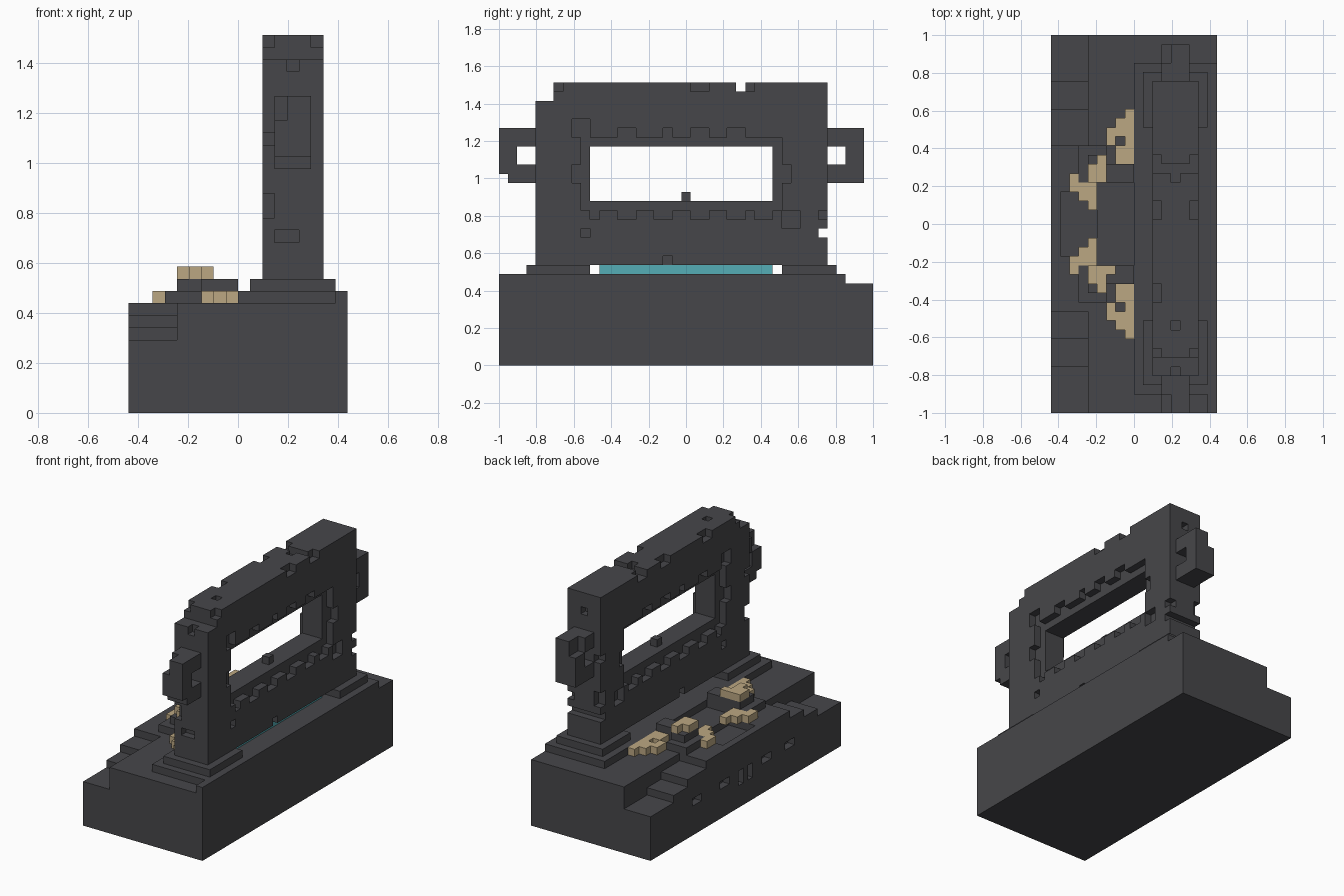
import bpy, bmesh
from itertools import product

if "Cube" in bpy.data.objects:
    bpy.data.objects.remove(bpy.data.objects["Cube"])

UNIT = 2 / 41            # edge of one block
NX, NY = 18, 41          # footprint in blocks


def material(name, rgb):
    m = bpy.data.materials.new(name)
    m.use_nodes = True
    color = (*rgb, 1)
    m.diffuse_color = color
    m.node_tree.nodes["Principled BSDF"].inputs["Base Color"].default_value = color
    return m


stone = material("dark stone", (0.062, 0.062, 0.068))
sand = material("sand", (0.50, 0.39, 0.225))
teal = material("teal", (0.09, 0.42, 0.47))


def block(x, y, z):
    """Cells of a box given as (start, end) ranges along each axis."""
    return set(product(range(*x), range(*y), range(*z)))


def build(name, cells, mat):
    """Skin a set of cells with outer faces, then merge coplanar ones."""
    bm = bmesh.new()
    corners = {}

    def vert(p):
        if p not in corners:
            corners[p] = bm.verts.new(((p[0] - NX / 2) * UNIT,
                                       (p[1] - NY / 2) * UNIT, p[2] * UNIT))
        return corners[p]

    for c in sorted(cells):
        for axis, side in product(range(3), (0, 1)):
            n = list(c)
            n[axis] += 2 * side - 1
            if tuple(n) in cells:
                continue
            u, v = (axis + 1) % 3, (axis + 2) % 3
            ring = []
            for du, dv in ((0, 0), (1, 0), (1, 1), (0, 1)):
                p = list(c)
                p[axis] += side
                p[u] += du
                p[v] += dv
                ring.append(vert(tuple(p)))
            bm.faces.new(ring if side else ring[::-1])
    bmesh.ops.dissolve_limit(bm, angle_limit=0.01, verts=bm.verts, edges=bm.edges)
    mesh = bpy.data.meshes.new(name)
    bm.to_mesh(mesh)
    bm.free()
    mesh.materials.append(mat)
    ob = bpy.data.objects.new(name, mesh)
    bpy.context.collection.objects.link(ob)


# Base with stairs at both ends of its right side
base = block((0, NX), (0, NY), (0, 9))
for y, top in (((0, 5), 6), ((5, 8), 7), ((8, 11), 8),
               ((29, 33), 8), ((33, 36), 7), ((36, NY), 6)):
    base -= block((0, 4), y, (top, 9))
base -= block((1, 5), (17, 24), (8, 9))
# Slots in the base side
for y in ((10, 12), (15, 17), (24, 26), (30, 32)):
    base -= block((0, 1), y, (4, 5))
for y in ((19, 20), (21, 22)):
    base -= block((0, 1), y, (3, 5))
# Raised floor and rim
base |= block((9, 17), (2, 38), (9, 10)) | block((17, 18), (0, 38), (9, 10))
build("base", base, stone)

# Footings below the wall ends
build("front_footing", block((10, 17), (3, 10), (10, 11)), stone)
build("back_footing", block((10, 17), (31, 37), (10, 11)), stone)

# Wall with window
wall = block((11, 16), (4, 36), (11, 31))
wall -= block((11, 16), (10, 30), (18, 24))
wall |= block((13, 14), (20, 21), (18, 19))
wall -= block((11, 16), (4, 6), (29, 31))
wall -= block((11, 16), (26, 27), (30, 31))
wall -= block((11, 16), (35, 36), (14, 15))
# Recessed window surround and chipped blocks on both faces
chips = [((9, 31), (17, 25)), ((8, 10), (25, 27)), ((8, 9), (20, 22)),
         ((31, 32), (20, 22)), ((9, 10), (14, 15)), ((31, 33), (15, 17)),
         ((35, 36), (16, 17)), ((21, 23), (30, 31)), ((6, 7), (30, 31)),
         ((27, 28), (30, 31)), ((18, 19), (11, 12))]
for y in ((10, 11), (13, 15), (17, 19), (21, 23), (25, 27), (28, 30)):
    chips.append((y, (16, 17)))
for y in ((13, 15), (18, 19), (21, 23), (25, 27)):
    chips.append((y, (25, 26)))
for x, (y, z) in product(((11, 12), (15, 16)), chips):
    wall -= block(x, y, z)
# Chips in the wall ends and top
for x, z in (((11, 12), (16, 18)), ((12, 14), (14, 15)),
             ((11, 12), (22, 23)), ((13, 14), (28, 29))):
    wall -= block(x, (4, 5), z) | block(x, (35, 36), z)
for y in ((9, 10), (25, 26)):
    wall -= block((13, 14), y, (30, 31))
wall -= block((11, 12), (12, 14), (30, 31))
build("window_wall", wall, stone)

# Looped handles on the wall ends
front = block((12, 15), (0, 4), (20, 26)) - block((12, 15), (2, 4), (22, 24))
front -= block((12, 15), (0, 1), (20, 21)) | block((12, 13), (0, 2), (24, 26))
build("front_handle", front, stone)
back = block((12, 15), (36, 40), (20, 26)) - block((12, 15), (36, 38), (22, 24))
back -= block((12, 13), (38, 40), (24, 26))
build("back_handle", back, stone)

# Glowing strip below the wall
build("teal_strip", block((13, 15), (11, 30), (10, 11)), teal)


# Sand mounds with stone ledges, mirrored front to back
def mirrored(cells):
    return {(x, NY - 1 - y, z) for x, y, z in cells}


low = block((8, 9), (27, 33), (9, 10)) | block((7, 8), (27, 32), (9, 10))
low |= block((6, 7), (29, 31), (9, 10)) | block((2, 3), (24, 26), (9, 10))
low |= block((3, 4), (23, 25), (9, 10)) | block((4, 5), (22, 25), (9, 10))
low -= block((7, 8), (29, 30), (9, 10))
high = block((4, 6), (25, 27), (11, 12)) | block((5, 6), (27, 28), (11, 12))
ledge = block((6, 9), (25, 27), (9, 11)) | block((4, 6), (25, 28), (9, 11))
ledge |= block((3, 6), (27, 29), (9, 10)) | block((3, 4), (25, 27), (9, 10))
cap = block((6, 7), (25, 26), (11, 12))
for end, flip in (("back", set), ("front", mirrored)):
    build(end + "_low_sand", flip(low), sand)
    build(end + "_high_sand", flip(high | cap if end == "front" else high), sand)
    build(end + "_ledge", flip(ledge), stone)
